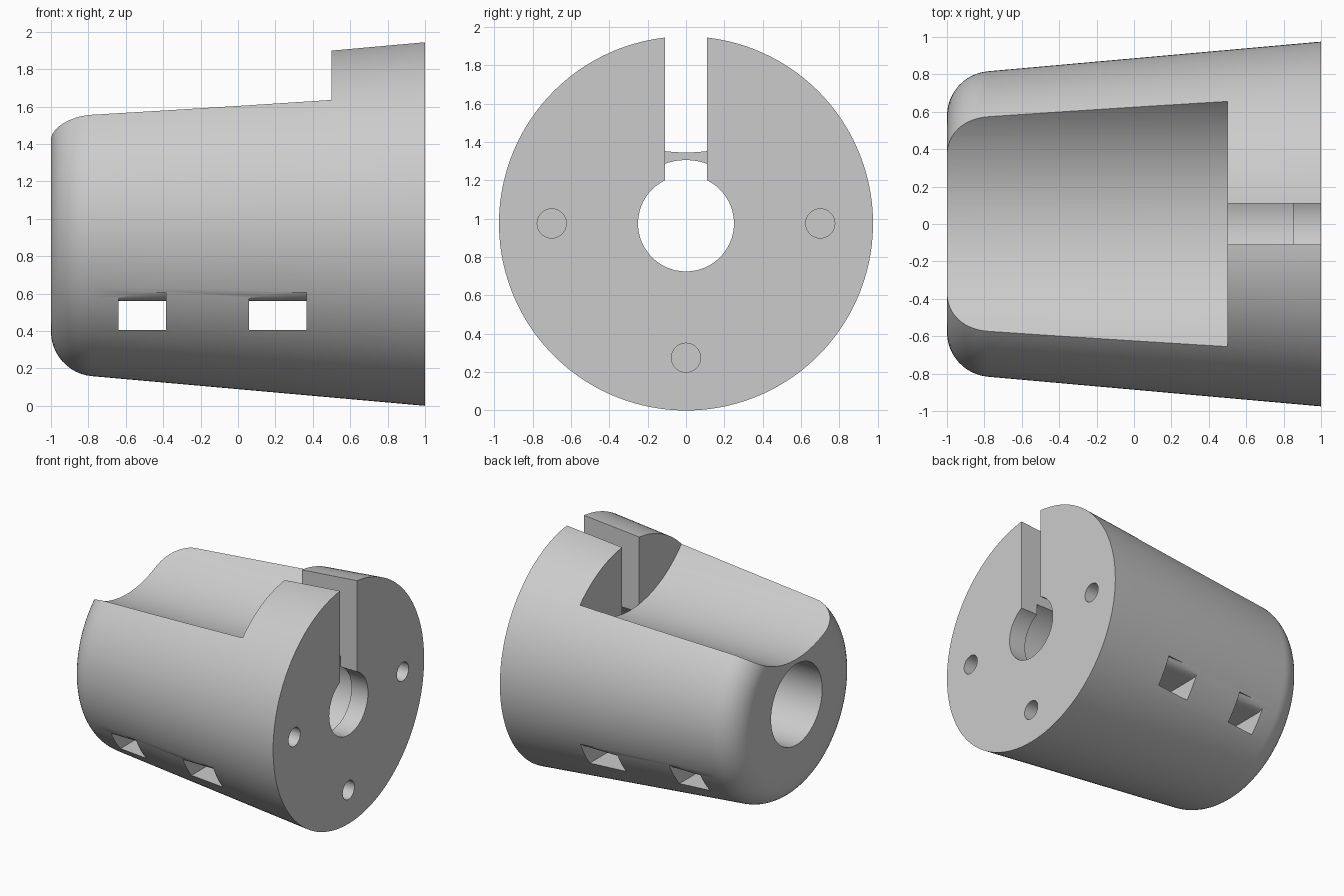
import bpy, bmesh
from math import sin, cos, pi, radians
from mathutils import Matrix, Vector

cube = bpy.data.objects.get("Cube")
if cube:
    bpy.data.objects.remove(cube, do_unlink=True)

AXIS_Z = 0.975      # height of the long axis
BIG_R = 0.975       # radius at the wide end
SLOPE = 0.089       # taper of the side

grey = bpy.data.materials.new("light grey")
grey.use_nodes = True
colour = (0.6, 0.6, 0.6, 1)
grey.diffuse_color = colour
grey.node_tree.nodes["Principled BSDF"].inputs["Base Color"].default_value = colour


def radius_at(x):
    return BIG_R - SLOPE * (1 - x)


def make_object(name, bm):
    bmesh.ops.recalc_face_normals(bm, faces=bm.faces)
    mesh = bpy.data.meshes.new(name)
    bm.to_mesh(mesh)
    bm.free()
    mesh.materials.append(grey)
    obj = bpy.data.objects.new(name, mesh)
    bpy.context.collection.objects.link(obj)
    return obj


def prism(name, outline, x0, x1):
    """Extrude a (y, z) outline along x."""
    bm = bmesh.new()
    face = bm.faces.new([bm.verts.new((x0, y, z)) for y, z in outline])
    out = bmesh.ops.extrude_face_region(bm, geom=[face])
    verts = [g for g in out["geom"] if isinstance(g, bmesh.types.BMVert)]
    bmesh.ops.translate(bm, verts=verts, vec=(x1 - x0, 0, 0))
    return make_object(name, bm)


def circle(y, z, r, n):
    return [(y + r * sin(2 * pi * i / n), z + r * cos(2 * pi * i / n)) for i in range(n)]


def lathe(name, profile, steps=160):
    """Spin a closed (x, radius) profile around the long axis."""
    bm = bmesh.new()
    verts = [bm.verts.new((x, 0, AXIS_Z - r)) for x, r in profile]
    edges = [bm.edges.new((verts[i - 1], verts[i])) for i in range(len(verts))]
    bmesh.ops.spin(bm, geom=verts + edges, cent=(0, 0, AXIS_Z), axis=(1, 0, 0),
                   angle=2 * pi, steps=steps, use_duplicate=False)
    bmesh.ops.remove_doubles(bm, verts=bm.verts, dist=0.0001)
    return make_object(name, bm)


# Tapered body with rounded narrow end and stepped bore
FILLET = 0.24
fillet_r = radius_at(-1 + FILLET) - FILLET * 1.004
profile = [(1, 0.25), (1, BIG_R)]
for i in range(13):
    a = radians(95 + 85 * i / 12)
    profile.append((-1 + FILLET + FILLET * cos(a), fillet_r + FILLET * sin(a)))
profile += [(-1, 0.33), (0.85, 0.33), (0.85, 0.25)]
body = lathe("tapered_body", profile)

# Scooped saddle along the top
cutters = [prism("saddle_cutter", circle(0, AXIS_Z + 1.255, 0.885, 160), -1.2, 0.5)]

# Slot from the rim down into the bore
cutters.append(prism("slot_cutter", [(-0.11, AXIS_Z), (0.11, AXIS_Z), (0.11, 2.2), (-0.11, 2.2)],
                     0.5, 1.2))

# Blind screw holes in the wide end
for y, z in ((-0.7, AXIS_Z), (0.7, AXIS_Z), (0, AXIS_Z - 0.7)):
    cutters.append(prism("screw_hole_cutter", circle(y, z, 0.076, 32), 0.6, 1.2))

# Strap channels through the lower body, with rounded upper lips
for x0, x1 in ((-0.64, -0.385), (0.06, 0.365)):
    r = radius_at((x0 + x1) / 2)
    mouth = (r * r - (AXIS_Z - 0.605) ** 2) ** 0.5
    half = [(1.1, 0.405), (1.1, 0.605)]
    for i in range(9):
        a = radians(57 * (1 - i / 8))
        half.append((mouth - 0.084 + 0.1 * sin(a), 0.66 - 0.1 * cos(a)))
    outline = half + [(-y, z) for y, z in reversed(half)]
    cutters.append(prism("strap_channel_cutter", outline, x0, x1))

# Cut everything out of the body
for cutter in cutters:
    cutter.hide_render = True
    mod = body.modifiers.new(cutter.name, "BOOLEAN")
    mod.operation = "DIFFERENCE"
    mod.solver = "EXACT"
    mod.object = cutter

bpy.context.view_layer.update()
result = bpy.data.meshes.new_from_object(body.evaluated_get(bpy.context.evaluated_depsgraph_get()))
body.modifiers.clear()
body.data = result
for cutter in cutters:
    bpy.data.objects.remove(cutter, do_unlink=True)

# Smooth shading with sharp rims
bpy.ops.object.select_all(action="DESELECT")
body.select_set(True)
bpy.context.view_layer.objects.active = body
bpy.ops.object.shade_smooth_by_angle(angle=radians(30))
